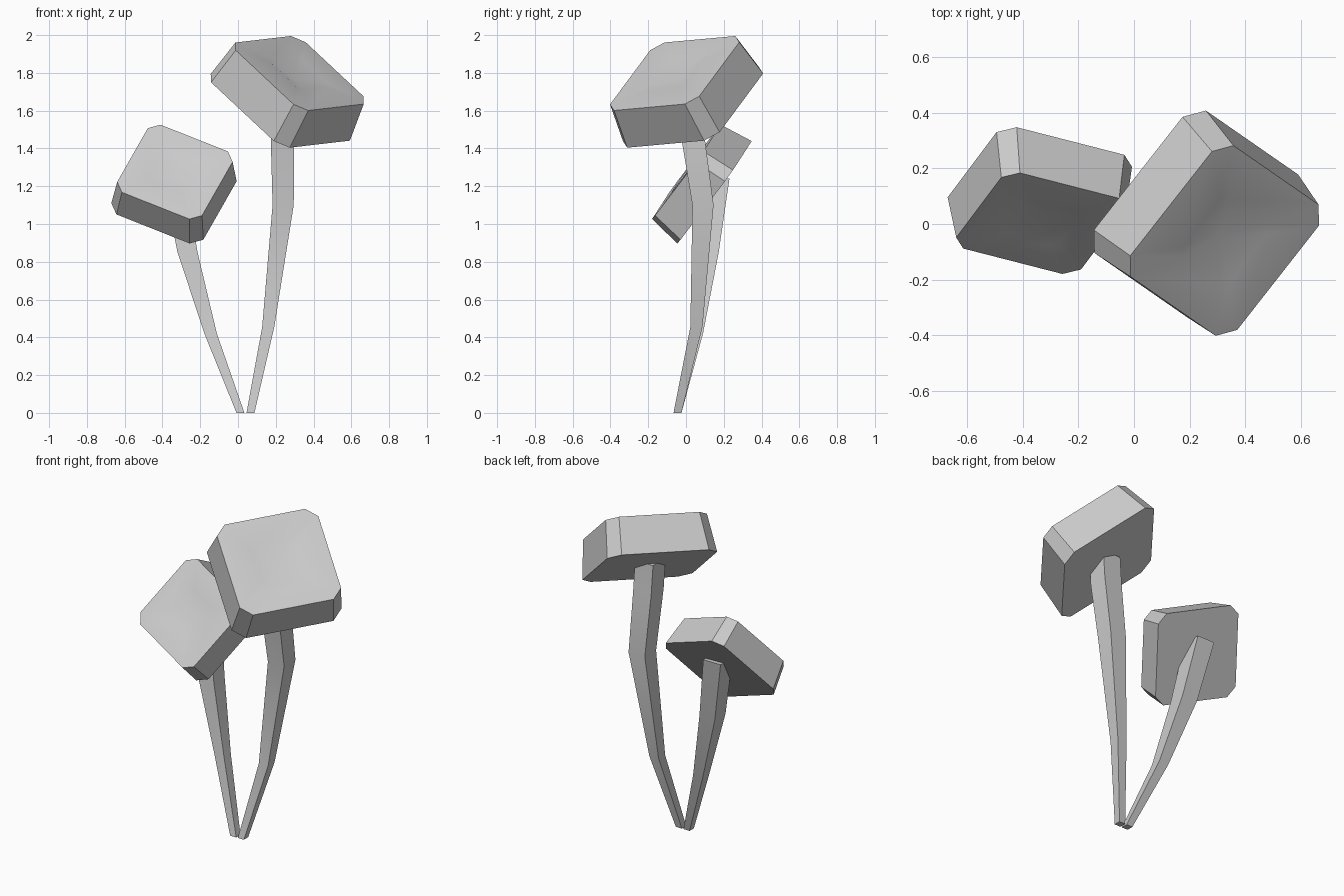
import bpy, bmesh
from mathutils import Vector

if "Cube" in bpy.data.objects:
    bpy.data.objects.remove(bpy.data.objects["Cube"])


def loft(name, rings, smooth=False, tip=None):
    """Skin a list of point rings; close the top with a point or a flat cap."""
    bm = bmesh.new()
    rows = [[bm.verts.new(p) for p in ring] for ring in rings]
    n = len(rows[0])
    bm.faces.new(rows[0])
    for lo, hi in zip(rows, rows[1:]):
        for i in range(n):
            bm.faces.new((lo[i], lo[(i + 1) % n], hi[(i + 1) % n], hi[i]))
    if tip is None:
        bm.faces.new(rows[-1])
    else:
        t = bm.verts.new(tip)
        for i in range(n):
            bm.faces.new((rows[-1][i], rows[-1][(i + 1) % n], t))
    bmesh.ops.recalc_face_normals(bm, faces=bm.faces)
    me = bpy.data.meshes.new(name)
    bm.to_mesh(me)
    bm.free()
    ob = bpy.data.objects.new(name, me)
    bpy.context.collection.objects.link(ob)
    if smooth:
        bpy.ops.object.select_all(action='DESELECT')
        ob.select_set(True)
        bpy.context.view_layer.objects.active = ob
        bpy.ops.object.shade_smooth_by_angle(angle=0.6)
    return ob


def octagon(c, u, v, s):
    """Square with cut corners, spanned by half-axes u and v."""
    t = 0.795
    corners = [(1, t), (t, 1), (-t, 1), (-1, t), (-1, -t), (-t, -1), (t, -1), (1, -t)]
    return [c + s * (a * u + b * v) for a, b in corners]


def cap(name, centre, u, v, drop):
    """Tilted slab: wider underside, top with a shallow dimple."""
    c, u, v, d = (Vector(x) for x in (centre, u, v, drop))
    rings = [octagon(c + d, u, v, 1.085), octagon(c, u, v, 1), octagon(c, u, v, 0.45)]
    loft(name, rings, True, c + 0.2 * d)


def stem(name, path):
    """Square-section stalk through (x, y, z, half width) stations."""
    square = [(-1, -1), (1, -1), (1, 1), (-1, 1)]
    loft(name, [[(x + a * r, y + b * r, z) for a, b in square] for x, y, z, r in path], True)


# Mushroom caps
cap("large_cap", (.326, -.06, 1.798), (.185, .236, .0215), (-.1925, .1335, .18), (-.102, .097, -.18))
cap("small_cap", (-.334, .002, 1.276), (.102, .136, .179), (-.2245, .0575, .089), (-.005, .149, -.108))

# Curved stalks
stem("large_stem", [(.066, -.045, 0, .021), (.16, .055, .455, .032),
                    (.239, .09, 1.10, .056), (.235, .035, 1.47, .062), (.233, .02, 1.65, .062)])
stem("small_stem", [(.013, -.045, 0, .021), (-.145, .057, .42, .033),
                    (-.267, .12, .85, .053), (-.34, .17, 1.24, .06)])
